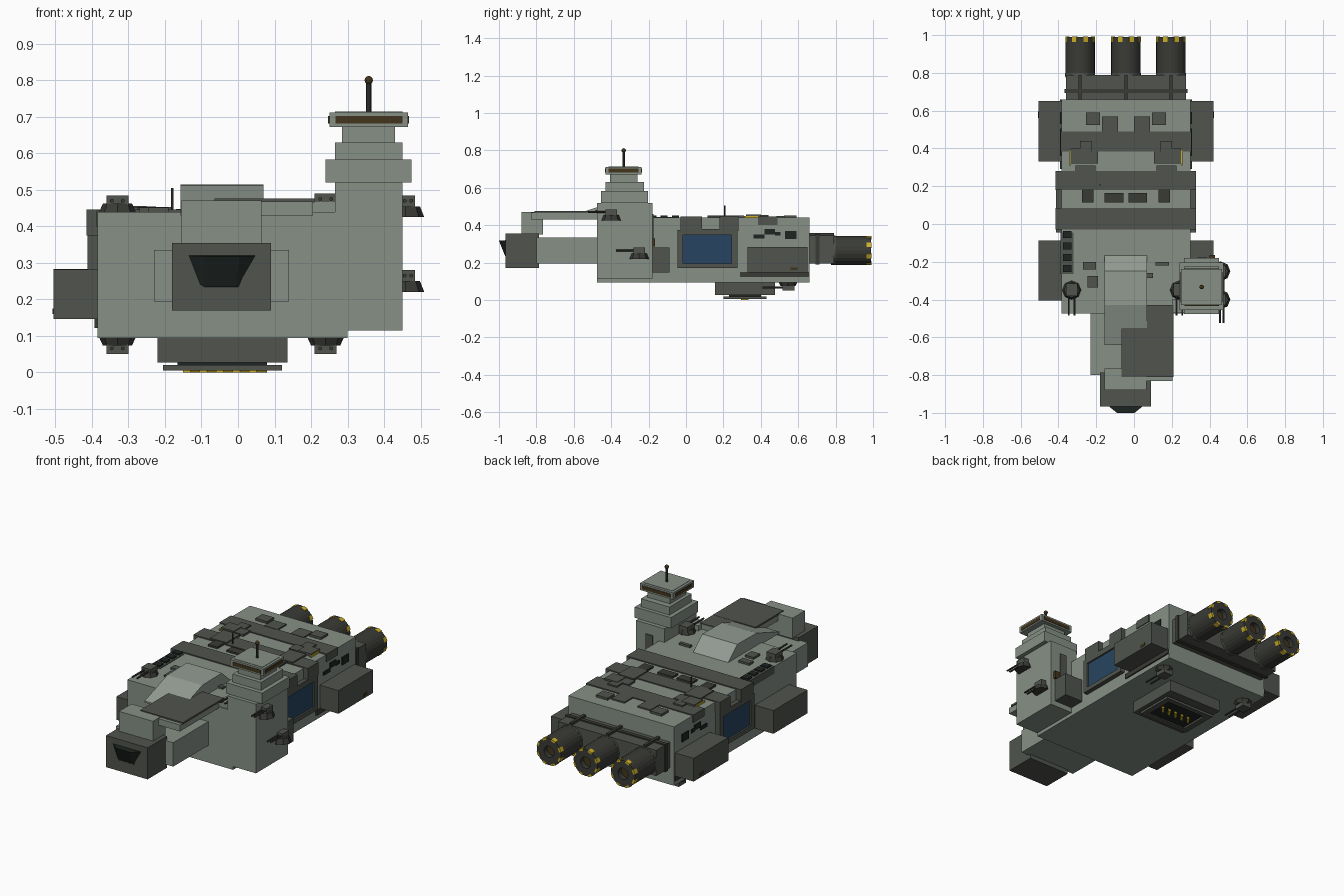
import bpy, bmesh, math
from mathutils import Matrix, Vector

def mat(name, r, g, b):
    m = bpy.data.materials.new(name)
    m.diffuse_color = (r, g, b, 1)
    return m

HULL = mat("hull_grey", 0.24, 0.28, 0.24)
PALE = mat("pale_grey", 0.29, 0.33, 0.29)
DARK = mat("dark_grey", 0.08, 0.088, 0.075)
METAL = mat("gun_metal", 0.042, 0.044, 0.037)
BLACK = mat("black_glass", 0.012, 0.018, 0.016)
BLUE = mat("blue_glass", 0.02, 0.06, 0.12)
YELLOW = mat("yellow_paint", 0.6, 0.43, 0.02)
BROWN = mat("brown_glass", 0.055, 0.036, 0.012)
CX = -0.0425  # hull centre line

def finish(name, bm, m, *more):
    bmesh.ops.recalc_face_normals(bm, faces=bm.faces)
    me = bpy.data.meshes.new(name)
    bm.to_mesh(me)
    bm.free()
    ob = bpy.data.objects.new(name, me)
    bpy.context.collection.objects.link(ob)
    for x in (m,) + more:
        me.materials.append(x)
    return ob

def box(name, x0, x1, y0, y1, z0, z1, m=HULL):
    bm = bmesh.new()
    c = Vector(((x0 + x1) / 2, (y0 + y1) / 2, (z0 + z1) / 2))
    bmesh.ops.create_cube(bm, size=1, matrix=Matrix.Translation(c) @ Matrix.Diagonal((x1 - x0, y1 - y0, z1 - z0, 1)))
    return finish(name, bm, m)

def pair(name, x0, x1, *rest):
    """Box plus its mirror image across the hull centre line."""
    box(name + "_right", x0, x1, *rest)
    box(name + "_left", 2 * CX - x1, 2 * CX - x0, *rest)

def rod(name, p, q, r, m=METAL, n=8, r2=None):
    p, q = Vector(p), Vector(q)
    bm = bmesh.new()
    rot = (q - p).to_track_quat('Z', 'Y').to_matrix().to_4x4()
    bmesh.ops.create_cone(bm, cap_ends=True, segments=n, radius1=r, radius2=r if r2 is None else r2,
                          depth=(q - p).length, matrix=Matrix.Translation((p + q) / 2) @ rot)
    return finish(name, bm, m)

def loft(name, a, b, m):
    """Solid between two matching outlines."""
    bm = bmesh.new()
    va, vb = [bm.verts.new(p) for p in a], [bm.verts.new(p) for p in b]
    bm.faces.new(va)
    bm.faces.new(vb)
    for i in range(len(a)):
        j = (i + 1) % len(a)
        bm.faces.new((va[i], va[j], vb[j], vb[i]))
    return finish(name, bm, m)

# Main hull, neck and head
box("main_hull", -0.385, 0.30, -0.475, 0.66, 0.095, 0.44)
box("neck", -0.23, 0.14, -0.80, -0.47, 0.195, 0.335)
box("head", -0.18, 0.09, -0.965, -0.785, 0.17, 0.355, DARK)
loft("cockpit_window",
     [(-0.14, -0.96, 0.32), (0.053, -0.96, 0.32), (0.015, -0.96, 0.23), (-0.105, -0.96, 0.23)],
     [(-0.09, -1.0, 0.318), (0.003, -1.0, 0.318), (-0.005, -0.967, 0.235), (-0.085, -0.967, 0.235)], BLACK)

# Forward upper deck and sloped canopy
box("head_riser", -0.155, 0.065, -0.88, -0.765, 0.35, 0.471)
box("deck_arm", -0.06, 0.205, -0.83, -0.43, 0.43, 0.468)
box("deck_plate", -0.065, 0.21, -0.81, -0.55, 0.465, 0.476, DARK)
box("deck_plate_rear", 0.07, 0.21, -0.56, -0.43, 0.465, 0.475, DARK)
box("deck_side_strip", 0.20, 0.27, -0.47, -0.40, 0.43, 0.47)
prof = [(-0.155, 0.43), (-0.25, 0.515), (-0.43, 0.512), (-0.64, 0.44), (-0.64, 0.43)]
loft("canopy", [(-0.157, y, z) for y, z in prof], [(0.07, y, z) for y, z in prof], PALE)

# Control tower
box("tower_body", 0.265, 0.45, -0.476, -0.18, 0.115, 0.52)
box("tower_step_1", 0.24, 0.475, -0.455, -0.203, 0.52, 0.583)
box("tower_step_2", 0.265, 0.45, -0.43, -0.225, 0.583, 0.63)
box("tower_neck", 0.285, 0.43, -0.405, -0.26, 0.63, 0.672)
box("tower_cab", 0.25, 0.465, -0.43, -0.238, 0.672, 0.712)
box("cab_windows_front_back", 0.267, 0.45, -0.433, -0.235, 0.681, 0.702, BROWN)
box("cab_windows_sides", 0.247, 0.468, -0.415, -0.253, 0.681, 0.702, BROWN)
box("cab_roof_panel", 0.265, 0.45, -0.415, -0.253, 0.71, 0.714, HULL)
box("tower_back_door", 0.34, 0.385, -0.19, -0.174, 0.29, 0.46, DARK)
box("tower_back_lamp", 0.40, 0.43, -0.19, -0.165, 0.285, 0.33, BROWN)
rod("tower_mast", (0.358, -0.333, 0.71), (0.358, -0.333, 0.80), 0.007)
bm = bmesh.new()
bmesh.ops.create_uvsphere(bm, u_segments=10, v_segments=6, radius=0.012, matrix=Matrix.Translation((0.358, -0.333, 0.80)))
finish("mast_tip", bm, BROWN)
rod("hull_mast", (-0.18, 0.207, 0.44), (-0.18, 0.207, 0.505), 0.004)

# Side pods, window frames and skirting
pair("rear_pod", 0.29, 0.42, 0.33, 0.65, 0.148, 0.284, DARK)
pair("front_pod", 0.29, 0.42, -0.405, -0.088, 0.146, 0.282, DARK)
pair("rear_skirt", 0.29, 0.308, 0.29, 0.658, 0.122, 0.15, METAL)
pair("pod_lamp", 0.41, 0.423, 0.56, 0.595, 0.16, 0.175, BROWN)
pair("window_frame_top", 0.29, 0.327, -0.045, 0.275, 0.347, 0.375, DARK)
pair("window_frame_bottom", 0.29, 0.327, -0.045, 0.275, 0.17, 0.195, DARK)
pair("window_frame_front", 0.29, 0.327, -0.045, -0.015, 0.19, 0.35, DARK)
pair("window_frame_rear", 0.29, 0.327, 0.243, 0.275, 0.19, 0.35, DARK)
pair("side_window", 0.29, 0.317, -0.018, 0.246, 0.19, 0.35, BLUE)
for i, (y0, y1, z0, z1) in enumerate([(0.36, 0.42, 0.33, 0.35), (0.42, 0.475, 0.35, 0.38),
                                      (0.475, 0.505, 0.345, 0.365), (0.53, 0.592, 0.325, 0.37)]):
    pair(f"side_vent_{i}", 0.29, 0.306, y0, y1, z0, z1, BLACK)

# Roof armour bands and equipment
box("roof_band_rear", -0.39, 0.305, 0.385, 0.49, 0.40, 0.446, DARK)
box("roof_band_middle", -0.415, 0.327, 0.18, 0.28, 0.375, 0.446, DARK)
box("roof_band_front", -0.415, 0.327, -0.03, 0.085, 0.375, 0.446, DARK)
pair("band_side_link", 0.302, 0.327, -0.03, 0.28, 0.37, 0.38, DARK)
roof = [(0.095, 0.17, 0.525, 0.59, 0.453), (0.0, 0.085, 0.485, 0.57, 0.448), (0.105, 0.20, 0.32, 0.385, 0.452),
        (0.165, 0.25, 0.32, 0.40, 0.456), (0.14, 0.20, 0.38, 0.44, 0.454), (0.12, 0.225, 0.185, 0.31, 0.453),
        (0.13, 0.19, 0.115, 0.185, 0.451), (-0.03, 0.07, 0.115, 0.165, 0.45)]
for i, (x0, x1, y0, y1, z) in enumerate(roof):
    pair(f"roof_box_{i}", x0, x1, y0, y1, 0.43, z, DARK if i < 6 else METAL)
pair("roof_yellow_edge", 0.248, 0.256, 0.31, 0.39, 0.43, 0.45, YELLOW)
box("hatch_strip", -0.388, -0.32, -0.265, -0.045, 0.40, 0.444, DARK)
for i in range(4):
    y = -0.24 + i * 0.06
    box(f"roof_hatch_{i}", -0.375, -0.33, y - 0.015, y + 0.022, 0.43, 0.452, BLACK)
for i, (x0, x1, y0, y1) in enumerate([(-0.27, -0.2, -0.24, -0.2), (-0.245, -0.19, -0.335, -0.275),
                                      (0.07, 0.1, -0.285, -0.26), (0.115, 0.185, -0.22, -0.2)]):
    box(f"deck_box_{i}", x0, x1, y0, y1, 0.43, 0.452, DARK)

# Rear engine block and thrusters
box("engine_block", -0.36, 0.275, 0.65, 0.79, 0.195, 0.345, DARK)
box("engine_band", -0.367, 0.282, 0.693, 0.715, 0.19, 0.352, METAL)
for x in (-0.285, CX, 0.195):
    box("engine_strut", x - 0.008, x + 0.008, 0.66, 0.79, 0.34, 0.358, METAL)
    bm = bmesh.new()
    bmesh.ops.create_cone(bm, cap_ends=True, segments=24, radius1=0.078, radius2=0.078, depth=0.215,
                          matrix=Matrix.Translation((x, 0.8825, 0.265)) @ Matrix.Rotation(-math.pi / 2, 4, 'X'))
    bm.normal_update()
    end = max(bm.faces, key=lambda f: f.calc_center_median().y)
    bmesh.ops.inset_individual(bm, faces=[end], thickness=0.045)
    hole = bmesh.ops.extrude_discrete_faces(bm, faces=[end])["faces"][0]
    bmesh.ops.translate(bm, verts=hole.verts, vec=(0, -0.03, 0))
    hole.material_index = 1
    finish("thruster", bm, METAL, BROWN)
    rod("thruster_collar", (x, 0.78, 0.265), (x, 0.80, 0.265), 0.079, DARK, 24)
    for k in range(8):  # yellow rim marks
        a = k * math.pi / 4 + math.pi / 8
        bm = bmesh.new()
        m = Matrix.Translation((x, 0.978, 0.265)) @ Matrix.Rotation(a, 4, 'Y') @ Matrix.Translation((0, 0, 0.0735))
        bmesh.ops.create_cube(bm, size=1, matrix=m @ Matrix.Diagonal((0.026, 0.028, 0.012, 1)))
        finish("rim_mark", bm, YELLOW)

# Belly bay with hazard striped hatch
box("belly_bay", -0.22, 0.135, 0.155, 0.475, 0.028, 0.10, DARK)
box("belly_hatch", -0.165, 0.08, 0.23, 0.40, 0.012, 0.03, BLACK)
for s, y in (("front", 0.20), ("rear", 0.40)):
    box("hatch_frame_" + s, -0.205, 0.12, y, y + 0.03, 0.005, 0.02, DARK)
pair("hatch_frame_side", 0.085, 0.12, 0.205, 0.425, 0.0055, 0.0195, DARK)
for i in range(5):
    x = -0.15 + i * 0.045
    s = [(x, 0.295), (x + 0.02, 0.295), (x + 0.05, 0.335), (x + 0.03, 0.335)]
    loft(f"hazard_stripe_{i}", [(a, b, 0.0) for a, b in s], [(a, b, 0.015) for a, b in s], YELLOW)

# Twin gun turrets; up=-1 hangs one beneath the hull
def turret(x, y, z, up=1, reach=0.135):
    rod("turret_base", (x, y, z), (x, y, z + up * 0.022), 0.05, METAL, 8, 0.04)
    zs = sorted((z + up * 0.015, z + up * 0.045))
    box("turret_head", x - 0.03, x + 0.03, y - 0.03, y + 0.035, *zs, DARK)
    for dx in (-0.015, 0.015):
        zb = z + up * 0.03
        rod("turret_barrel", (x + dx, y, zb), (x + dx, y - reach, zb), 0.0055, METAL, 6)

turret(-0.33, -0.35, 0.44)
turret(0.24, -0.35, 0.445)
turret(-0.33, 0.545, 0.096, -1)
turret(0.24, 0.545, 0.096, -1)
for y, z in ((-0.40, 0.425), (-0.25, 0.22)):
    rod("side_turret_skirt", (0.458, y, z), (0.458, y, z + 0.03), 0.052, METAL, 8, 0.04)
    box("side_turret_head", 0.44, 0.485, y - 0.03, y + 0.03, z + 0.025, z + 0.06, DARK)
    for x in (0.456, 0.474):
        rod("side_turret_barrel", (x, y, z + 0.045), (x, y - 0.125, z + 0.045), 0.0055, METAL, 6)
